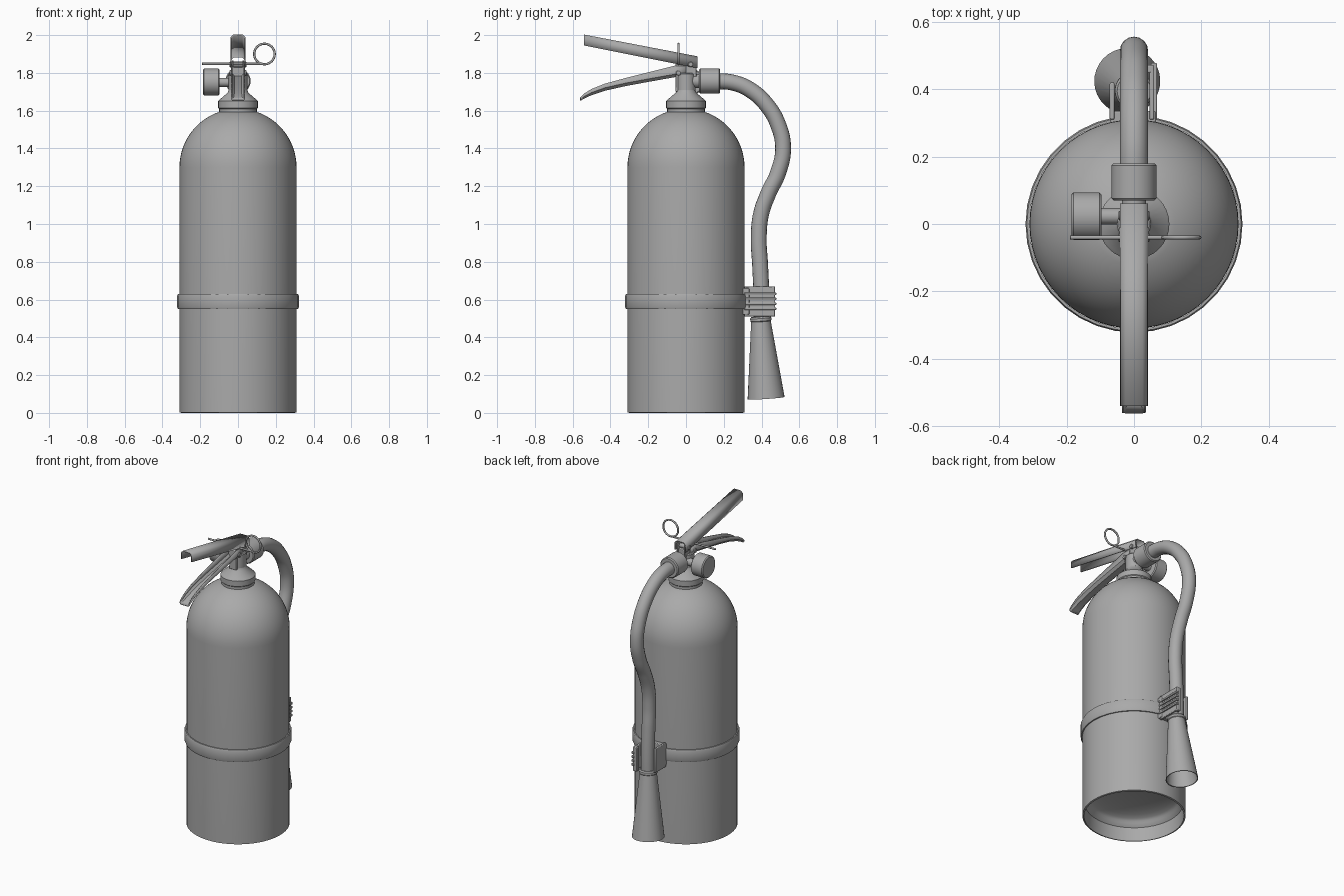
import bpy, bmesh, math
from mathutils import Vector, Matrix

if "Cube" in bpy.data.objects:
    bpy.data.objects.remove(bpy.data.objects["Cube"])

grey = bpy.data.materials.new("plain_grey")
grey.use_nodes = True
GREY = (0.4, 0.4, 0.4, 1)
grey.diffuse_color = GREY
grey.node_tree.nodes["Principled BSDF"].inputs["Base Color"].default_value = GREY


def finish(name, bm, angle=35):
    bmesh.ops.remove_doubles(bm, verts=bm.verts, dist=0.0001)
    bmesh.ops.recalc_face_normals(bm, faces=bm.faces)
    mesh = bpy.data.meshes.new(name)
    bm.to_mesh(mesh)
    bm.free()
    mesh.materials.append(grey)
    mesh.shade_smooth()
    mesh.set_sharp_from_angle(angle=math.radians(angle))
    obj = bpy.data.objects.new(name, mesh)
    bpy.context.collection.objects.link(obj)
    return obj


def lathe(name, profile, origin=(0, 0, 0), axis=(0, 0, 1), steps=32):
    """Spin (radius, height) points about an axis."""
    bm = bmesh.new()
    verts = [bm.verts.new((r, 0, h)) for r, h in profile]
    edges = [bm.edges.new(pair) for pair in zip(verts, verts[1:])]
    bmesh.ops.spin(bm, geom=verts + edges, cent=(0, 0, 0), axis=(0, 0, 1),
                   angle=math.tau, steps=steps)
    turn = Vector((0, 0, 1)).rotation_difference(Vector(axis)).to_matrix().to_4x4()
    bm.transform(Matrix.Translation(origin) @ turn)
    return finish(name, bm)


def rod(name, start, end, radius, bevel=0.0, steps=24):
    start, end = Vector(start), Vector(end)
    length = (end - start).length
    profile = [(0, 0), (radius - bevel, 0), (radius, bevel),
               (radius, length - bevel), (radius - bevel, length), (0, length)]
    return lathe(name, profile, start, end - start, steps)


def box(name, low, high, bevel=0.004):
    bm = bmesh.new()
    bmesh.ops.create_cube(bm, size=1)
    low, high = Vector(low), Vector(high)
    bm.transform(Matrix.Translation((low + high) / 2) @ Matrix.Diagonal(high - low).to_4x4())
    obj = finish(name, bm)
    mod = obj.modifiers.new("bevel", "BEVEL")
    mod.width, mod.segments = bevel, 2
    return obj


def channel(name, stations, half, opens_up):
    """Folded sheet along y; each station is (y, bottom z, top z)."""
    bm = bmesh.new()
    rows = []
    for y, low, high in stations:
        web, lip = (low, high) if opens_up else (high, low)
        c = min(0.014, (high - low) * 0.4)
        shoulder = web + (c if opens_up else -c)
        section = [(-half, lip), (-half, shoulder), (c - half, web),
                   (half - c, web), (half, shoulder), (half, lip)]
        rows.append([bm.verts.new((x, y, z)) for x, z in section])
    for a, b in zip(rows, rows[1:]):
        for i in range(len(a) - 1):
            bm.faces.new((a[i], a[i + 1], b[i + 1], b[i]))
    obj = finish(name, bm)
    mod = obj.modifiers.new("sheet", "SOLIDIFY")
    mod.thickness, mod.offset = 0.006, 0
    return obj


def tube(name, points, radius, cyclic=False, resolution=6):
    curve = bpy.data.curves.new(name, "CURVE")
    curve.dimensions = "3D"
    curve.bevel_depth, curve.bevel_resolution = radius, resolution
    curve.use_fill_caps = True
    spline = curve.splines.new("BEZIER")
    spline.bezier_points.add(len(points) - 1)
    spline.use_cyclic_u = cyclic
    for bp, p in zip(spline.bezier_points, points):
        bp.co = p
        bp.handle_left_type = bp.handle_right_type = "AUTO"
    temp = bpy.data.objects.new(name + "_path", curve)
    bpy.context.collection.objects.link(temp)
    bpy.context.view_layer.update()
    bm = bmesh.new()
    mesh = temp.evaluated_get(bpy.context.evaluated_depsgraph_get()).to_mesh()
    bm.from_mesh(mesh)
    bpy.data.objects.remove(temp)
    return finish(name, bm, 50)


# Tank with a hollow skirt and domed shoulder
R = 0.31
base = [(0.275 * math.sin(a), 0.11 + 0.06 * math.cos(a))
        for a in [math.pi / 2 * i / 8 for i in range(9)]]
dome = [(R * math.cos(a), 1.3 + R * math.sin(a))
        for a in [math.radians(72) * i / 14 for i in range(15)]]
lathe("tank", base + [(0.295, 0.09), (0.3, 0), (R, 0.003)] + dome + [(0, 1.6)], steps=56)

# Strap round the tank
lathe("strap", [(0.311, 0.55), (0.318, 0.55), (0.322, 0.56), (0.322, 0.62),
                (0.318, 0.63), (0.311, 0.63), (0.311, 0.55)], steps=36)

# Neck collar and valve
lathe("neck_collar", [(0, 1.58), (0.1, 1.585), (0.1, 1.61), (0.105, 1.615), (0.105, 1.65),
                      (0.098, 1.658), (0.055, 1.695), (0.05, 1.71), (0, 1.71)])
rod("valve_body", (0, 0, 1.68), (0, 0, 1.8), 0.05, 0.005)
box("valve_block", (-0.027, -0.055, 1.7), (0.027, 0.045, 1.83))
for side in (-1, 1):
    tag = "left" if side > 0 else "right"
    box(tag + "_valve_cheek", (side * 0.027 - 0.004, -0.055, 1.78),
        (side * 0.027 + 0.004, 0.055, 1.865), 0.002)
for y, z, label in ((-0.04, 1.8, "lower"), (0.025, 1.845, "upper")):
    rod(label + "_rivet", (-0.046, y, z), (0.046, y, z), 0.014, 0.003, 16)

# Grip handles
channel("top_lever", [(-0.54, 1.945, 2.0), (0.06, 1.825, 1.885)], 0.038, False)
channel("carry_handle", [(0.0, 1.785, 1.835), (-0.06, 1.78, 1.838), (-0.2, 1.755, 1.803),
                         (-0.32, 1.733, 1.773), (-0.43, 1.708, 1.743), (-0.5, 1.685, 1.715),
                         (-0.54, 1.667, 1.69), (-0.56, 1.655, 1.67)], 0.033, True)

# Safety pin and pull ring
rod("safety_pin", (-0.19, -0.04, 1.848), (0.13, -0.04, 1.848), 0.006, 0.001, 12)
ring = [(0.14 + 0.054 * math.cos(a), -0.04, 1.9 + 0.054 * math.sin(a))
        for a in [math.tau * i / 12 for i in range(12)]]
tube("pull_ring", ring, 0.006, True, 2)

# Pressure gauge
rod("gauge_stem", (-0.11, 0.023, 1.75), (-0.02, 0.023, 1.75), 0.024)
rod("gauge", (-0.185, 0.023, 1.752), (-0.097, 0.023, 1.752), 0.071, 0.006, 32)

# Hose and coupling
rod("coupling_stem", (0, 0.02, 1.757), (0, 0.08, 1.757), 0.036)
rod("hose_coupling", (0, 0.07, 1.757), (0, 0.18, 1.757), 0.067, 0.006, 32)
path = [(0.15, 1.757), (0.25, 1.748), (0.34, 1.71), (0.43, 1.627), (0.49, 1.52), (0.514, 1.4),
        (0.487, 1.27), (0.435, 1.16), (0.397, 1.05), (0.385, 0.92), (0.392, 0.79), (0.4, 0.6),
        (0.4, 0.49)]
tube("hose", [(0, y, z) for y, z in path], 0.042)

# Discharge horn, open at the mouth
top, mouth = Vector((0, 0.395, 0.51)), Vector((-0.02, 0.424, 0.078))
horn_length = (mouth - top).length
lathe("horn", [(0, 0), (0.05, 0), (0.056, 0.008), (0.056, 0.022), (0.052, 0.026),
               (0.098, horn_length), (0.093, horn_length), (0.046, 0.06), (0, 0.06)],
      top, mouth - top)

# Hose clip fixed to the strap
box("clip_base", (-0.07, 0.295, 0.52), (0.065, 0.335, 0.66))
box("clip_left_wall", (0.046, 0.31, 0.51), (0.06, 0.46, 0.67))
box("clip_right_wall", (-0.072, 0.31, 0.51), (-0.058, 0.42, 0.67))
box("clip_back_lip", (0.03, 0.448, 0.51), (0.06, 0.472, 0.67))
for i in range(4):
    z = 0.545 + i * 0.026
    box("clip_rib_%d" % (i + 1), (0.05, 0.31, z), (0.068, 0.478, z + 0.014), 0.003)
